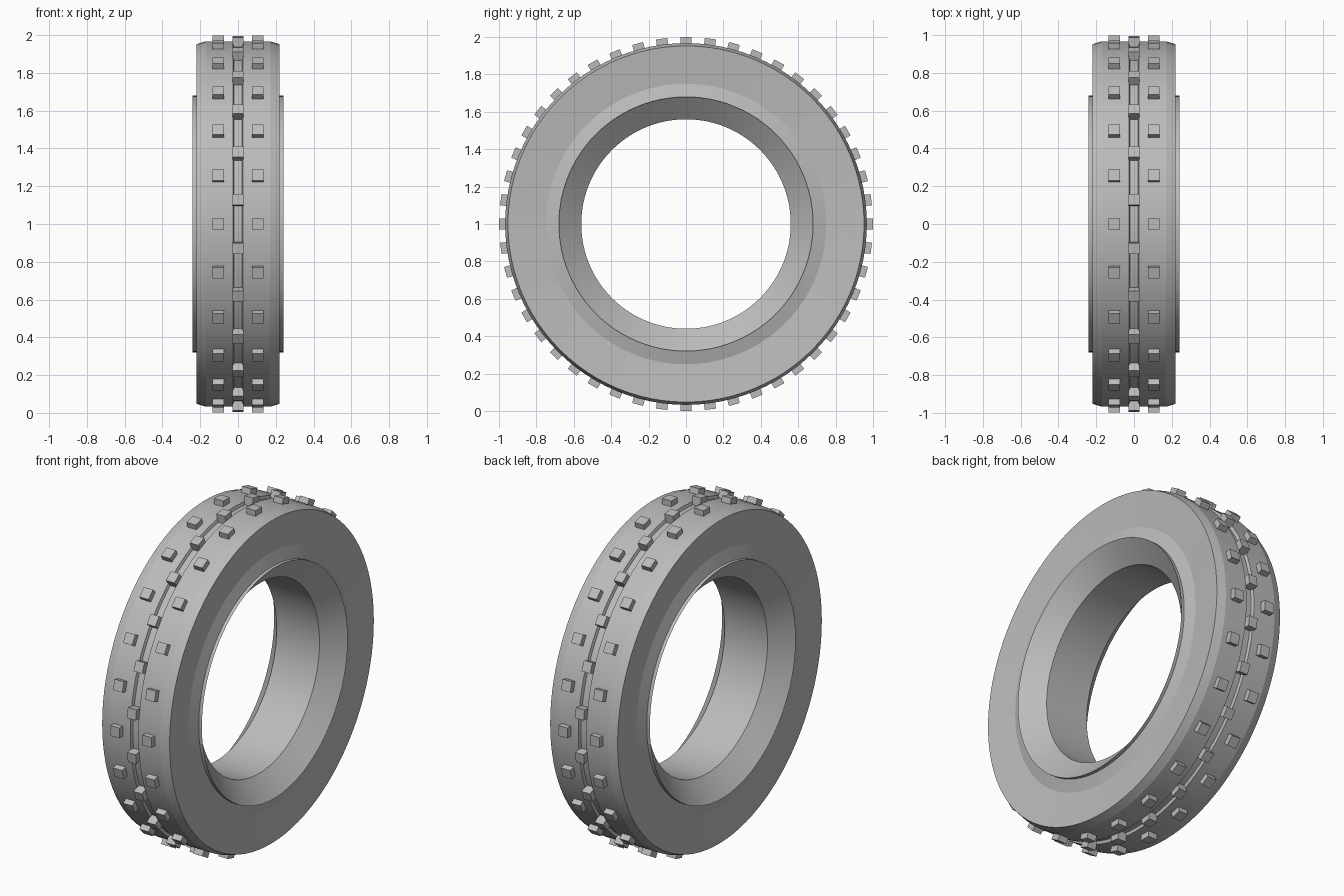
import bpy, bmesh, math
from mathutils import Matrix

cube = bpy.data.objects.get("Cube")
if cube:
    bpy.data.objects.remove(cube)

rubber = bpy.data.materials.new("grey_rubber")
rubber.use_nodes = True
grey = (0.5, 0.5, 0.5, 1)
rubber.diffuse_color = grey
rubber.node_tree.nodes["Principled BSDF"].inputs["Base Color"].default_value = grey


def finish(bm, name):
    bmesh.ops.recalc_face_normals(bm, faces=bm.faces)
    mesh = bpy.data.meshes.new(name)
    bm.to_mesh(mesh)
    bm.free()
    mesh.materials.append(rubber)
    obj = bpy.data.objects.new(name, mesh)
    obj.location.z = 1
    bpy.context.collection.objects.link(obj)
    return obj


# Tyre body: half cross-section (x, radius), mirrored and spun about the x axis
half = [(0.02, 0.95), (0.026, 0.967), (0.17, 0.967), (0.22, 0.952), (0.2, 0.75),
        (0.22, 0.68), (0.24, 0.68), (0.14, 0.56)]
profile = half + [(-x, r) for x, r in reversed(half)]
SEGMENTS = 96
bm = bmesh.new()
rings = []
for i in range(SEGMENTS):
    a = math.tau * i / SEGMENTS
    rings.append([bm.verts.new((x, r * math.cos(a), r * math.sin(a))) for x, r in profile])
n = len(profile)
for i in range(SEGMENTS):
    p, q = rings[i], rings[(i + 1) % SEGMENTS]
    for j in range(n):
        k = (j + 1) % n
        bm.faces.new((p[j], p[k], q[k], q[j]))
tyre = finish(bm, "tyre_body")
bpy.context.view_layer.objects.active = tyre
tyre.select_set(True)
bpy.ops.object.shade_smooth_by_angle(angle=math.radians(12))


# Tread knobs: rows of small blocks around the circumference
def knob_row(name, x, width, offset, count=24):
    bm = bmesh.new()
    for i in range(count):
        turn = Matrix.Rotation(math.tau * (i + offset) / count, 4, "X")
        place = Matrix.Translation((x, 0, 0.967))
        size = Matrix.Diagonal((width, 0.06, 0.064, 1))
        bmesh.ops.create_cube(bm, size=1, matrix=turn @ place @ size)
    finish(bm, name)


knob_row("left_knobs", 0.105, 0.06, 0)
knob_row("right_knobs", -0.105, 0.06, 0)
knob_row("centre_knobs", 0, 0.056, 0.5)
